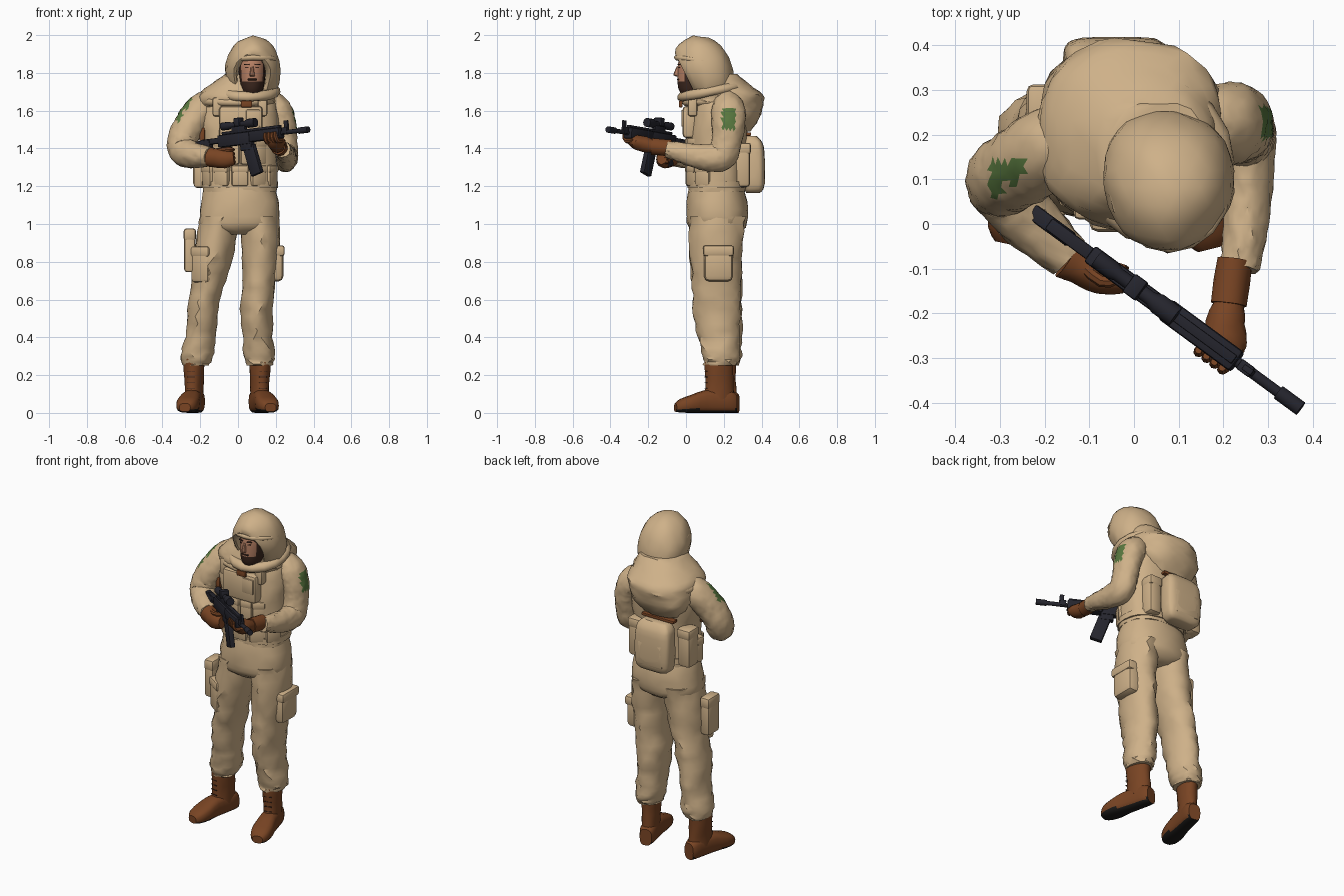
import bpy, bmesh, math, random
from mathutils import Vector, Matrix

random.seed(7)


def material(name, rgb):
    m = bpy.data.materials.new(name)
    m.diffuse_color = (*rgb, 1)
    return m


TAN = material("tan_cloth", (0.62, 0.44, 0.25))
BROWN = material("brown_leather", (0.19, 0.058, 0.017))
GUN = material("gun_metal", (0.018, 0.018, 0.026))
GREEN = material("green_patch", (0.10, 0.19, 0.05))
SKIN = material("skin", (0.48, 0.22, 0.13))
HAIR = material("dark_hair", (0.045, 0.02, 0.013))
SOLE = material("black_sole", (0.012, 0.011, 0.01))


def finish(name, bm, mats, rule=None, matrix=None):
    bmesh.ops.recalc_face_normals(bm, faces=bm.faces[:])
    if rule:
        for f in bm.faces:
            f.material_index = rule(f.calc_center_median(), f.normal)
    me = bpy.data.meshes.new(name)
    bm.to_mesh(me)
    bm.free()
    for m in mats:
        me.materials.append(m)
    ob = bpy.data.objects.new(name, me)
    bpy.context.scene.collection.objects.link(ob)
    if matrix:
        ob.matrix_world = matrix
    return ob


def smooth_points(pts, k):
    """Catmull-Rom refinement of a list of equal-length tuples."""
    out = []
    for i in range(len(pts) - 1):
        p = [pts[max(i - 1, 0)], pts[i], pts[i + 1], pts[min(i + 2, len(pts) - 1)]]
        for j in range(k):
            t = j / k
            out.append([0.5 * (2 * b + (c - a) * t + (2 * a - 5 * b + 4 * c - d) * t * t
                               + (3 * b - a - 3 * c + d) * t ** 3) for a, b, c, d in zip(*p)])
    return out + [list(pts[-1])]


def tube(name, pts, mats, axis=None, n=16, k=3, wrinkle=0.0, power=1.0, rule=None, matrix=None):
    """Loft of ellipses (x, y, z, half width, half depth[, slant]); axis None follows the path."""
    rings = smooth_points(pts, k)
    cs = [Vector(r[:3]) for r in rings]
    bm = bmesh.new()
    loops, u = [], None
    for i, r in enumerate(rings):
        if axis == 'z':
            u, v = Vector((1, 0, 0)), Vector((0, 1, 0))
        elif axis == 'y':
            u, v = Vector((1, 0, 0)), Vector((0, -(r[5] if len(r) > 5 else 0), 1))
        else:
            t = (cs[min(i + 1, len(cs) - 1)] - cs[max(i - 1, 0)]).normalized()
            u = u or (Vector((0, 1, 0)) if abs(t.y) < 0.8 else Vector((0, 0, 1)))
            u = (u - t * u.dot(t)).normalized()
            v = t.cross(u)
        loop = []
        for j in range(n):
            a = 2 * math.pi * (j + 0.5 * (i % 2 if wrinkle else 0)) / n
            c, s = math.cos(a), math.sin(a)
            c, s = math.copysign(abs(c) ** power, c), math.copysign(abs(s) ** power, s)
            w = 1 + random.uniform(-wrinkle, wrinkle) / max(r[3], 0.03)
            loop.append(bm.verts.new(cs[i] + (u * c * r[3] + v * s * r[4]) * w))
        loops.append(loop)
    for i, (p, q) in enumerate(zip(loops, loops[1:])):
        for j in range(n):
            j2 = (j + 1) % n
            if not wrinkle:
                bm.faces.new((p[j], p[j2], q[j2], q[j]))
            elif i % 2 == 0:
                bm.faces.new((p[j], p[j2], q[j]))
                bm.faces.new((p[j2], q[j2], q[j]))
            else:
                bm.faces.new((p[j], p[j2], q[j2]))
                bm.faces.new((p[j], q[j2], q[j]))
    bm.faces.new(loops[0])
    bm.faces.new(loops[-1])
    return finish(name, bm, mats, rule, matrix)


def box(name, loc, size, mat, ang=0, tilt=0, matrix=None, bevel=0.25):
    """Rounded block; ang turns about z, tilt about y (degrees)."""
    bm = bmesh.new()
    bmesh.ops.create_cube(bm, size=1, matrix=Matrix.Diagonal((*size, 1)))
    if bevel:
        bmesh.ops.bevel(bm, geom=bm.edges[:], offset=min(size) * bevel, segments=2, profile=0.5, affect='EDGES')
    m = (Matrix.Translation(loc) @ Matrix.Rotation(math.radians(ang), 4, 'Z')
         @ Matrix.Rotation(math.radians(tilt), 4, 'Y'))
    return finish(name, bm, [mat], None, matrix @ m if matrix else m)


# Jacket, trousers
tube("jacket", [(.01, .165, 1.17, .195, .15), (.01, .165, 1.25, .195, .15), (.01, .165, 1.4, .2, .15),
                (0, .175, 1.54, .22, .155), (0, .19, 1.64, .2, .15), (.02, .19, 1.71, .15, .13),
                (.04, .17, 1.77, .09, .1)], [TAN], 'z', 24, 3, .005, .85)
tube("trouser_seat", [(.01, .16, 1.21, .185, .14), (.01, .165, 1.12, .203, .16), (.01, .165, 1.04, .213, .163),
                      (.0, .165, .98, .2, .15), (0, .165, .945, .1, .1)], [TAN], 'z', 22, 2, .005, .9)
tube("right_trouser_leg", [(-.1, .165, 1.04, .1, .15), (-.125, .16, .86, .105, .14), (-.153, .165, .7, .088, .13),
                           (-.185, .175, .55, .08, .125), (-.2, .185, .4, .08, .11), (-.218, .195, .3, .088, .1),
                           (-.225, .195, .25, .07, .085)], [TAN], 'z', 14, 4, .006)
tube("left_trouser_leg", [(.115, .165, 1.04, .1, .15), (.12, .16, .86, .103, .14), (.11, .16, .7, .09, .13),
                          (.098, .165, .55, .085, .128), (.105, .175, .4, .08, .11), (.113, .185, .3, .083, .1),
                          (.115, .18, .25, .068, .085)], [TAN], 'z', 14, 4, .006)

# Boots with black soles and laces
for side, x, y, ang in (("right", -.232, .188, -12), ("left", .115, .175, 14)):
    m = Matrix.Translation((x, y, 0)) @ Matrix.Rotation(math.radians(ang), 4, 'Z')
    tube(side + "_boot_foot", [(0, .09, .05, .036, .05), (0, .06, .06, .046, .06), (0, 0, .06, .049, .06),
                               (0, -.08, .06, .052, .06), (0, -.15, .048, .06, .048), (0, -.21, .038, .052, .036),
                               (0, -.238, .028, .03, .022)], [BROWN, SOLE], 'y', 16, 2, 0, .7,
         lambda c, nr: int(c.z < .02), m)
    tube(side + "_boot_shaft", [(0, 0, .07, .048, .085), (0, .003, .14, .048, .076), (0, .0, .22, .053, .076),
                                (0, .0, .29, .055, .078)], [BROWN], 'z', 16, 2, .002, 1, None, m)
    for i in range(4):
        box(side + "_boot_lace", (0, -.071, .13 + .03 * i), (.04, .008, .004), HAIR, matrix=m, bevel=0)

# Sleeves with green arm patches
tube("right_sleeve", [(-.13, .19, 1.64, .075, .075), (-.19, .17, 1.605, .09, .088), (-.25, .13, 1.53, .09, .085),
                      (-.292, .105, 1.45, .085, .08), (-.29, .08, 1.39, .08, .078), (-.235, .01, 1.365, .07, .068),
                      (-.145, -.075, 1.355, .05, .05)], [TAN, GREEN], None, 28, 6, .003, 1,
     lambda c, nr: int(-.322 < c.x < -.243 and .06 < c.y < .142 and c.z > 1.53 and nr.y > -.62))
tube("left_sleeve", [(.15, .215, 1.65, .07, .07), (.205, .225, 1.6, .09, .08), (.235, .225, 1.53, .088, .073),
                     (.245, .215, 1.44, .08, .068), (.25, .185, 1.36, .08, .068), (.255, .08, 1.355, .067, .055),
                     (.247, -.03, 1.38, .053, .048), (.235, -.1, 1.395, .043, .043)], [TAN, GREEN], None, 28, 6, .003, 1,
     lambda c, nr: int(1.5 < c.z < 1.61 and .19 < c.y < .262 and nr.x > .4))

# Head: face, beard, brow band, nose, eyes
tube("head", [(.075, .04, 1.68, .045, .06), (.075, .042, 1.72, .06, .083), (.075, .045, 1.79, .07, .09),
              (.075, .05, 1.86, .07, .09), (.075, .06, 1.92, .05, .07)], [SKIN, HAIR], 'z', 20, 4, 0, 1,
     lambda c, nr: int(c.z > 1.872 or c.z < 1.745 or abs(c.x - .075) > .056))
tube("nose", [(.075, -.04, 1.835, .007, .008), (.075, -.047, 1.81, .01, .013), (.075, -.05, 1.788, .014, .016),
              (.075, -.04, 1.78, .009, .009)], [SKIN], 'z', 8, 2)
box("moustache", (.075, -.042, 1.765), (.05, .012, .008), HAIR)
for s in (-1, 1):
    box("eye", (.075 + s * .027, -.034, 1.828), (.02, .009, .006), HAIR, ang=s * 20)
    box("brow", (.075 + s * .028, -.036, 1.845), (.03, .01, .006), HAIR, ang=s * 20)

# Hood over helmet, draped collar, scarf folds
tube("hood", [(.075, .07, 1.785, .07, .1, .5), (.075, .02, 1.785, .08, .1, .55), (.075, .0, 1.786, .097, .12, .5),
              (.077, .025, 1.797, .125, .152, .4), (.08, .07, 1.812, .143, .182, .17), (.08, .12, 1.807, .147, .18, 0),
              (.075, .185, 1.79, .13, .152, 0), (.07, .228, 1.77, .09, .108, 0), (.07, .252, 1.765, .03, .04, 0)],
     [TAN], 'y', 20, 2, .004)
tube("hood_collar", [(-.03, .27, 1.49, .12, .07), (-.025, .27, 1.56, .175, .12), (-.01, .21, 1.63, .205, .2),
                     (-.003, .2, 1.685, .205, .207), (.02, .178, 1.74, .165, .16), (.055, .15, 1.795, .12, .12)],
     [TAN], 'z', 22, 3, .006, .88)


def fold(name, c, rx, ry, dz, r):
    pts = []
    for i in range(17):
        a = 2 * math.pi * i / 16
        pts.append((c[0] + rx * math.sin(a), c[1] + ry * math.cos(a), c[2] + dz * math.cos(a), r, r * .8))
    tube(name, pts, [TAN], None, 8, 1, .003)


fold("scarf_fold", (.05, .138, 1.705), .145, .155, .03, .032)
fold("hood_rim_fold", (-.01, .195, 1.655), .185, .185, .01, .03)
fold("brow_fold", (.08, .085, 1.865), .12, .132, -.015, .018)
box("throat_strap", (.045, -.028, 1.635), (.06, .02, .035), BROWN)

# Vest and pouches
box("chest_panel", (.015, .02, 1.54), (.23, .075, .17), TAN)
box("chest_pocket", (.08, -.012, 1.56), (.075, .025, .09), TAN)


def around(name, ang, z, size, rx=.185, ry=.142):
    a = math.radians(ang)
    p = (.01 + rx * math.sin(a), .165 - ry * math.cos(a), z)
    box(name, p, size, TAN, ang)
    box(name + "_flap", (p[0], p[1], z + size[2] * .33), (size[0] * 1.04, size[1] * 1.12, size[2] * .36), TAN, ang)


for ang in (-33, -11, 11, 33):
    around("magazine_pouch", ang, 1.385, (.072, .05, .14))
for ang in (-60, -30, 0, 30, 60):
    around("belt_pouch", ang, 1.255, (.088, .05, .11))
around("right_side_pouch", -108, 1.27, (.12, .075, .16), .205)
tube("belt", [(.01, .165, 1.19, .202, .157), (.01, .165, 1.225, .202, .157)], [TAN], 'z', 24, 1, 0, .85)
box("side_strap", (-.19, .1, 1.46), (.03, .06, .1), BROWN)
for s in (-1, 1):
    box("shoulder_strap", (.01 + s * .12, .035, 1.62), (.05, .05, .1), TAN)

# Backpack
tube("backpack", [(-.04, .355, 1.165, .08, .035), (-.04, .36, 1.185, .108, .05), (-.04, .362, 1.25, .118, .057),
                  (-.04, .36, 1.38, .116, .056), (-.04, .352, 1.435, .108, .05), (-.04, .345, 1.465, .08, .03)],
     [TAN], 'z', 24, 2, .002, .5)
box("backpack_pocket", (-.04, .402, 1.275), (.17, .03, .15), TAN, bevel=.4)
box("pack_strap", (-.045, .325, 1.476), (.22, .04, .018), BROWN)
for x, y in ((-.195, .258), (.12, .29)):
    box("pack_side_pouch", (x, y, 1.31), (.085, .1, .23), TAN)
    box("pack_side_flap", (x, y + .002, 1.4), (.09, .105, .06), TAN)

# Thigh pockets and holster
for name, p, size, ang in (("left_thigh_pocket", (.182, .172, .79), (.155, .118, .19), 90),
                           ("right_thigh_pocket", (-.185, .08, .785), (.115, .075, .19), -35),
                           ("thigh_pouch", (-.255, .13, .86), (.11, .06, .23), -90)):
    box(name, p, size, TAN, ang)
    box(name + "_flap", (p[0], p[1], p[2] + size[2] * .36), (size[0] * 1.06, size[1] * 1.1, size[2] * .3), TAN, ang)

# Rifle: local x runs along the barrel, z is up
d = Vector((.8, -.588, .1)).normalized()
side = Vector((0, 0, 1)).cross(d).normalized()
R = Matrix.Translation((-.23, .03, 1.425)) @ Matrix((d, side, d.cross(side))).transposed().to_4x4()
for name, loc, size, tilt in (
        ("rifle_stock", (.055, 0, -.018), (.11, .036, .055), 0), ("buffer_tube", (.12, 0, 0), (.14, .03, .03), 0),
        ("receiver", (.27, 0, -.005), (.21, .044, .065), 0), ("magazine_well", (.345, 0, -.045), (.075, .036, .05), 0),
        ("magazine", (.375, 0, -.125), (.07, .03, .16), -14), ("pistol_grip", (.2, 0, -.085), (.036, .03, .11), 18),
        ("handguard", (.475, 0, .0), (.2, .054, .058), 0), ("top_rail", (.38, 0, .035), (.38, .022, .014), 0),
        ("scope_mount", (.3, 0, .05), (.09, .024, .03), 0), ("scope_turret", (.3, 0, .085), (.035, .05, .045), 0),
        ("front_sight", (.61, 0, .03), (.025, .014, .065), 0), ("gas_block", (.6, 0, .01), (.035, .026, .035), 0)):
    box(name, loc, size, GUN, 0, tilt, R, .15)
for name, pts in (("barrel", [(.56, .012), (.75, .012)]), ("muzzle_brake", [(.69, .017), (.752, .017)])):
    tube(name, [(s, 0, 0, r, r) for s, r in pts], [GUN], None, 12, 1, matrix=R)
tube("scope", [(s, 0, .072, r, r) for s, r in ((.19, .021), (.235, .021), (.25, .016), (.34, .016), (.36, .024),
                                              (.41, .024))], [GUN], None, 12, 1, matrix=R)

# Gloves and curled fingers
tube("right_glove", [(-.148, -.075, 1.354, .05, .05), (-.12, -.092, 1.35, .045, .05), (-.07, -.117, 1.345, .042, .05),
                     (-.02, -.127, 1.35, .027, .034)], [BROWN], None, 14, 3, .002)
tube("left_glove_cuff", [(.225, -.08, 1.402, .044, .04), (.212, -.18, 1.412, .045, .041)], [BROWN], None, 14, 2, .002)
tube("left_glove", [(.214, -.17, 1.41, .034, .034), (.205, -.22, 1.422, .042, .044),
                    (.202, -.27, 1.435, .036, .05), (.207, -.3, 1.445, .02, .038)], [BROWN], None, 14, 3, .002)
for i in range(4):
    s, h = .49 + .022 * i, -.055 - .022 * i
    tube("left_finger", [(s, .03, -.04, .014, .014), (s, -.018, -.04, .014, .014), (s, -.033, -.015, .012, .012),
                         (s, -.03, .008, .008, .008)], [BROWN], None, 8, 2, matrix=R)
    tube("right_finger", [(.17, -.033, h, .014, .014), (.215, -.034, h, .014, .014), (.24, -.01, h, .013, .013),
                          (.232, .025, h, .009, .009)], [BROWN], None, 8, 2, matrix=R)

# Smooth shading with sharp creases kept
for ob in bpy.context.scene.objects:
    ob.select_set(True)
    bpy.context.view_layer.objects.active = ob
bpy.ops.object.shade_smooth_by_angle(angle=math.radians(38))
